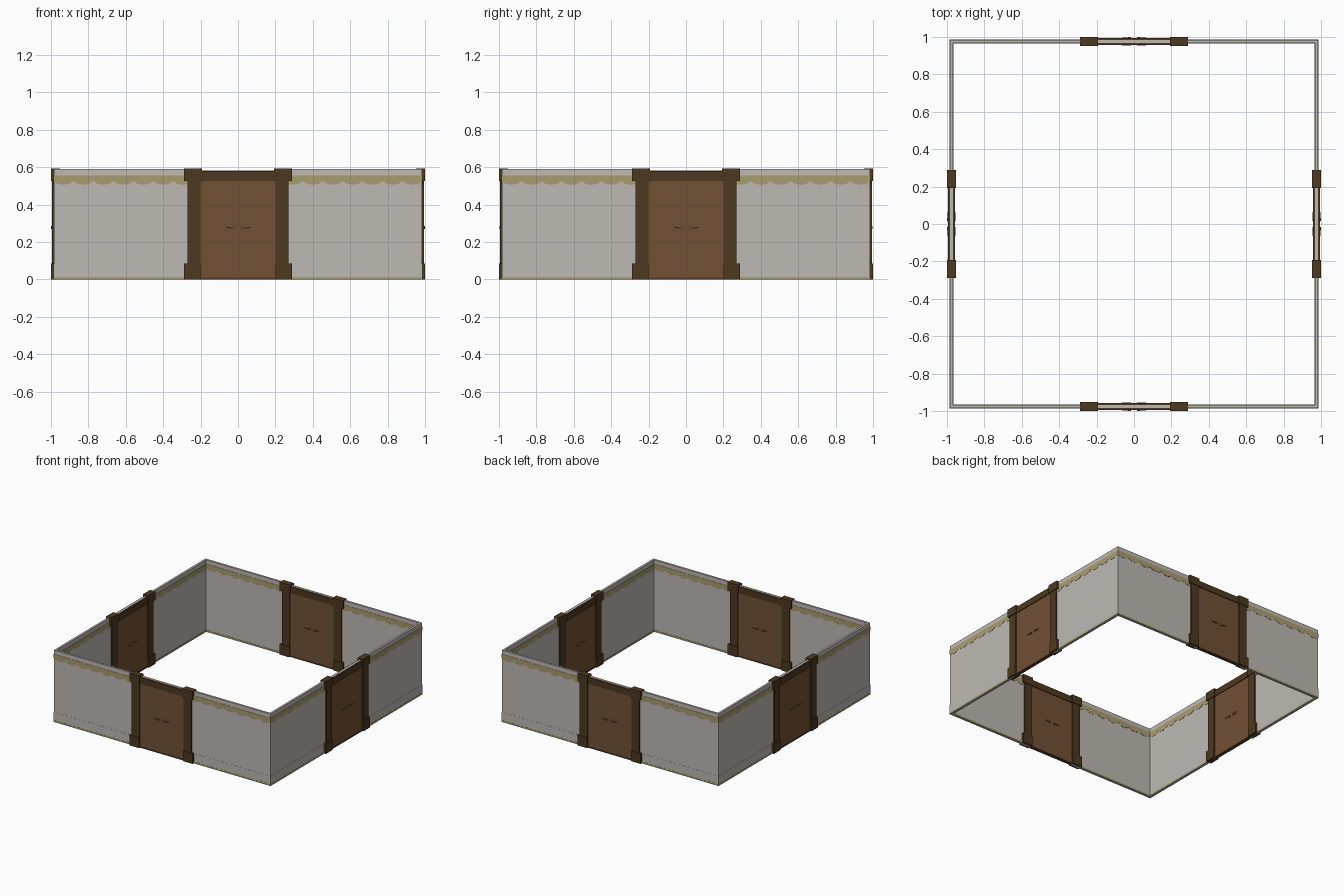
import bpy, math
from mathutils import Matrix, Vector

if "Cube" in bpy.data.objects:
    bpy.data.objects.remove(bpy.data.objects["Cube"])


def material(name, rgb):
    m = bpy.data.materials.new(name)
    lin = [c / 255 / 12.92 if c < 10 else ((c / 255 + 0.055) / 1.055) ** 2.4 for c in rgb]
    m.diffuse_color = (*lin, 1)
    m.use_nodes = True
    m.node_tree.nodes["Principled BSDF"].inputs["Base Color"].default_value = m.diffuse_color
    return m


PLASTER = material("grey plaster", (190, 185, 180))
GOLD = material("dull gold", (170, 156, 112))
FRAME = material("dark wood", (77, 57, 32))
DOOR = material("brown wood", (113, 81, 53))
SILL = material("sill wood", (92, 58, 34))
BRASS = material("aged brass", (112, 100, 66))

MID = -0.9755            # centre line of the wall
OUT, INN = -0.984, -0.967  # outer and inner wall faces


def extrude(name, pts, y0, y1, mat, rot):
    """Prism from an x/z outline between two depths, turned to its side."""
    n = len(pts)
    verts = [rot @ Vector((x, y, z)) for y in (y0, y1) for x, z in pts]
    faces = [tuple(range(n)), tuple(range(2 * n - 1, n - 1, -1))]
    faces += [(i, i + n, (i + 1) % n + n, (i + 1) % n) for i in range(n)]
    me = bpy.data.meshes.new(name)
    me.from_pydata(verts, [], faces)
    me.materials.append(mat)
    ob = bpy.data.objects.new(name, me)
    bpy.context.collection.objects.link(ob)
    return ob


def box(name, x0, x1, y0, y1, z0, z1, mat, rot):
    return extrude(name, [(x0, z0), (x1, z0), (x1, z1), (x0, z1)], y0, y1, mat, rot)


def scallops(x0, x1, count=7, steps=6):
    """Band outline with a row of round lobes hanging below it."""
    pts = [(x1, 0.556), (x0, 0.556)]
    for i in range(count * steps + 1):
        t = i / (count * steps)
        pts.append((x0 + (x1 - x0) * t, 0.526 - 0.02 * abs(math.sin(t * count * math.pi)) ** 0.7))
    return pts


for side, k in (("front", 0), ("right", 1), ("back", 2), ("left", 3)):
    R = Matrix.Rotation(k * math.pi / 2, 3, 'Z')

    # wall panels, meeting the next side at the corner
    for part, x0, x1 in (("a", OUT, -0.2), ("b", 0.2, -INN)):
        box(f"{side}_wall_{part}", x0, x1, OUT, INN, 0, 0.59, PLASTER, R)
    box(f"{side}_wall_over_door", -0.2, 0.2, OUT, INN, 0.53, 0.583, PLASTER, R)

    for s, part in ((-1, "a"), (1, "b")):
        # gold trim outside and inside
        for face, y0, y1, end in (("outer", OUT - 0.002, OUT, 0.986), ("inner", INN, INN + 0.002, 0.967)):
            x0, x1 = sorted((s * 0.24, s * end))
            extrude(f"{side}_{face}_scallop_band_{part}", scallops(x0, x1), y0, y1, GOLD, R)
            box(f"{side}_{face}_gold_skirting_{part}", x0, x1, y0, y1, 0, 0.014, GOLD, R)
        # shallow plaster plinth
        x0, x1 = sorted((s * 0.24, s * 0.985))
        box(f"{side}_plinth_{part}", x0, x1, OUT - 0.001, OUT, 0.014, 0.08, PLASTER, R)

        # door posts with base and capital
        for name, a, b, d, z0, z1 in (("post", 0.2, 0.27, 0.0195, 0.08, 0.54),
                                      ("post_base", 0.2, 0.288, 0.0245, 0, 0.085),
                                      ("post_capital", 0.193, 0.288, 0.0245, 0.527, 0.594)):
            x0, x1 = sorted((s * a, s * b))
            box(f"{side}_{name}_{part}", x0, x1, MID - d, MID + d, z0, z1, FRAME, R)

        # handles on both faces of the door
        for f, face in ((-1, "outer"), (1, "inner")):
            y0, y1 = sorted((MID + f * 0.011, MID + f * 0.0225))
            rose = [(s * 0.024 + 0.008 * math.cos(j * math.pi / 5),
                     0.278 + 0.008 * math.sin(j * math.pi / 5)) for j in range(10)]
            extrude(f"{side}_{face}_handle_rose_{part}", rose, y0, y1, BRASS, R)
            y0, y1 = sorted((MID + f * 0.017, MID + f * 0.0215))
            lever = [(s * 0.026, 0.274), (s * 0.045, 0.272), (s * 0.064, 0.277),
                     (s * 0.064, 0.282), (s * 0.045, 0.279), (s * 0.026, 0.282)]
            extrude(f"{side}_{face}_handle_lever_{part}", lever, y0, y1, BRASS, R)

    # lintel plates either side of the wall, door and sill
    box(f"{side}_outer_lintel", -0.2, 0.2, MID - 0.018, OUT, 0.527, 0.579, FRAME, R)
    box(f"{side}_inner_lintel", -0.2, 0.2, INN, MID + 0.018, 0.527, 0.579, FRAME, R)
    box(f"{side}_door", -0.2, 0.2, MID - 0.012, MID + 0.012, 0.01, 0.53, DOOR, R)
    box(f"{side}_sill", -0.2, 0.2, MID - 0.014, MID + 0.014, 0, 0.01, SILL, R)

# make every face point outwards
import bmesh
for ob in bpy.context.collection.objects:
    bm = bmesh.new()
    bm.from_mesh(ob.data)
    bmesh.ops.recalc_face_normals(bm, faces=bm.faces)
    bm.to_mesh(ob.data)
    bm.free()
